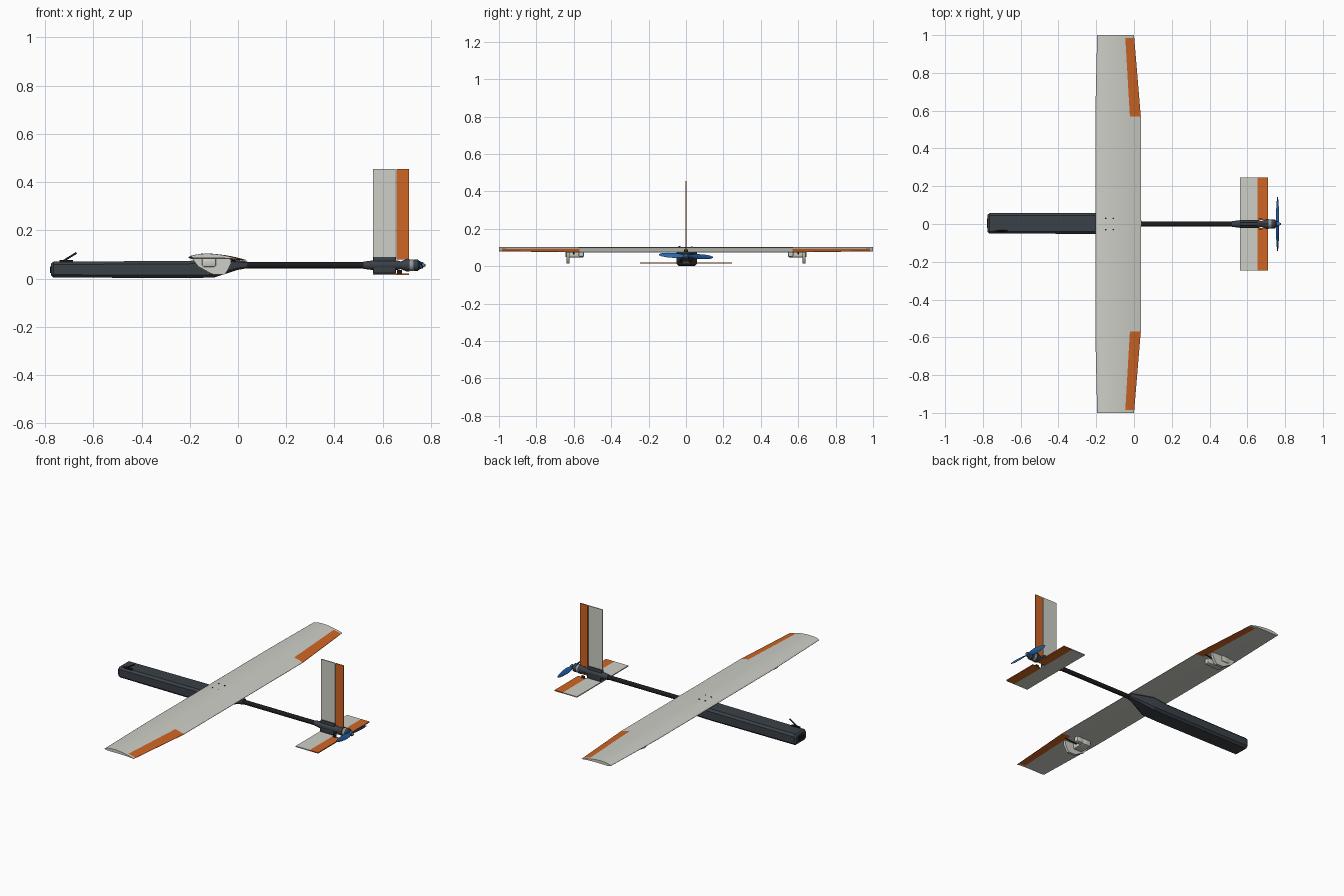
import bpy, bmesh, math
from mathutils import Vector

cube = bpy.data.objects.get("Cube")
if cube:
    bpy.data.objects.remove(cube, do_unlink=True)


def material(name, rgb):
    m = bpy.data.materials.new(name)
    m.use_nodes = True
    m.diffuse_color = (*rgb, 1)
    m.node_tree.nodes["Principled BSDF"].inputs["Base Color"].default_value = (*rgb, 1)
    return m


WHITE = material("warm_white", (0.62, 0.62, 0.57))
ORANGE = material("orange", (0.62, 0.13, 0.018))
SLATE = material("slate", (0.042, 0.052, 0.062))
BLACK = material("black", (0.012, 0.012, 0.014))
BLUE = material("blue", (0.02, 0.14, 0.45))
GREY = material("metal_grey", (0.3, 0.31, 0.32))


def finish(name, bm, mats, angle=35):
    bmesh.ops.recalc_face_normals(bm, faces=bm.faces)
    me = bpy.data.meshes.new(name)
    bm.to_mesh(me)
    bm.free()
    ob = bpy.data.objects.new(name, me)
    bpy.context.collection.objects.link(ob)
    for m in mats:
        me.materials.append(m)
    bpy.ops.object.select_all(action='DESELECT')
    ob.select_set(True)
    bpy.context.view_layer.objects.active = ob
    bpy.ops.object.shade_smooth_by_angle(angle=math.radians(angle))
    return ob


def loft(name, rings, mats, rule=None, angle=35):
    """Skin a list of equal closed rings and cap both ends."""
    bm = bmesh.new()
    vs = [[bm.verts.new(p) for p in r] for r in rings]
    n = len(rings[0])
    for a, b in zip(vs, vs[1:]):
        for i in range(n):
            j = (i + 1) % n
            bm.faces.new((a[i], a[j], b[j], b[i]))
    bm.faces.new(vs[0])
    bm.faces.new(vs[-1])
    if rule:
        for f in bm.faces:
            f.material_index = rule(f.calc_center_median())
    return finish(name, bm, mats, angle)


def box(name, lo, hi, mat, bevel=0.0):
    bm = bmesh.new()
    bmesh.ops.create_cube(bm, size=1)
    for v in bm.verts:
        v.co = [l + (c + 0.5) * (h - l) for c, l, h in zip(v.co, lo, hi)]
    if bevel:
        bmesh.ops.bevel(bm, geom=bm.edges[:], offset=bevel, segments=2,
                        profile=0.5, affect='EDGES')
    return finish(name, bm, [mat])


def lathe(name, stations, mat, z=0.055, sides=24):
    """Round body along x from (x, radius) stations."""
    rings = [[(x, r * math.cos(t), z + r * math.sin(t))
              for t in [math.tau * i / sides for i in range(sides)]]
             for x, r in stations]
    return loft(name, rings, [mat])


def rod(name, a, b, r, mat):
    a, b = Vector(a), Vector(b)
    bm = bmesh.new()
    bmesh.ops.create_cone(bm, cap_ends=True, segments=12, radius1=r, radius2=r,
                          depth=(b - a).length)
    ob = finish(name, bm, [mat])
    ob.location = (a + b) / 2
    ob.rotation_euler = (b - a).to_track_quat('Z', 'Y').to_euler()
    return ob


# Fuselage: chamfered box tapering up into the boom
def hull_ring(x, w, z0, z1, c):
    pts = [(w, z0 + c), (w, z1 - c), (w - c, z1), (c - w, z1),
           (-w, z1 - c), (-w, z0 + c), (c - w, z0), (w - c, z0)]
    return [(x, y + 0.003, z) for y, z in pts]


loft("fuselage", [hull_ring(*s) for s in [
    (-0.775, 0.046, 0.012, 0.062, 0.01), (-0.765, 0.054, 0.004, 0.07, 0.012),
    (-0.2, 0.055, 0.002, 0.073, 0.012), (-0.1, 0.055, 0.004, 0.084, 0.012),
    (0.0, 0.024, 0.036, 0.077, 0.008), (0.04, 0.015, 0.043, 0.07, 0.005)]],
    [SLATE], angle=20)
box("nose_window", (-0.779, -0.022, 0.022), (-0.774, 0.028, 0.05), BLACK)
rod("antenna", (-0.732, -0.037, 0.068), (-0.67, -0.037, 0.106), 0.004, BLACK)
box("antenna_base", (-0.74, -0.043, 0.069), (-0.685, -0.031, 0.076), BLACK)

# Wing: cambered sections, straight centre panel, tapered outer panels
HINGE = 0.76
UPPER = [0, 0.006, 0.025, 0.06, 0.12, 0.2, 0.3, 0.4, 0.52, 0.64, HINGE, 0.88, 1]


def edges(y):
    t = max(0, (abs(y) - 0.57) / 0.43)
    return -0.205 + 0.01 * t, 0.036 - 0.036 * t, 0.087 + 0.003 * t, 0.075 + 0.006 * t


def wing_ring(y):
    le, te, zl, zt = edges(y)
    chord = te - le

    def point(u, side):
        thick = 0.46 * (0.2969 * u ** 0.5 - 0.126 * u - 0.3516 * u * u
                        + 0.2843 * u ** 3 - 0.1 * u ** 4) + 0.003 * u
        camber = 0.16 * u * (1 - u)
        return (le + u * chord, y, zl + (zt - zl) * u + chord * (camber + side * thick))
    return [point(u, 1) for u in UPPER] + [point(u, -1) for u in UPPER[:0:-1]]


def aileron_rule(c):
    le, te, _, _ = edges(c.y)
    return int(0.57 < abs(c.y) < 0.985 and (c.x - le) / (te - le) > HINGE)


loft("wing", [wing_ring(y) for y in (-1, -0.985, -0.57, 0.57, 0.985, 1)],
     [WHITE, ORANGE], aileron_rule)

# Wing bolts
for i, x in enumerate((-0.15, -0.11, -0.05, -0.015)):
    for y in (-0.03, 0.03):
        z = 0.1035 - max(0, x + 0.11) * 0.18
        rod("wing_bolt", (x, y, z - 0.006), (x, y, z + 0.001), 0.004, BLACK)

# Servo fairings, control horns and pushrods under the wing
for s, side in ((1, "left"), (-1, "right")):
    y0, y1 = sorted((s * 0.545, s * 0.645))
    arm = sorted((s * 0.545, s * 0.575))
    box(side + "_servo_fairing", (-0.15, y0, 0.047), (-0.09, y1, 0.087), WHITE, 0.008)
    box(side + "_servo_arm", (-0.1, arm[0], 0.05), (-0.05, arm[1], 0.086), WHITE, 0.008)
    horn = [(-0.19, 0.082), (-0.165, 0.05), (-0.115, 0.022), (-0.1, 0.016),
            (-0.058, 0.016), (-0.045, 0.03), (-0.03, 0.06), (-0.03, 0.084)]
    loft(side + "_horn_guard", [[(x, s * y, z) for x, z in horn]
                                for y in (0.624, 0.64)], [WHITE])
    rod(side + "_pushrod", (-0.1, s * 0.6, 0.066), (-0.01, s * 0.6, 0.074), 0.003, BLACK)

# Tail boom and mount
lathe("tail_boom", [(-0.05, 0.013), (0.68, 0.013)], BLACK)
lathe("boom_collar", [(0.52, 0.015), (0.56, 0.02), (0.66, 0.02), (0.68, 0.014)], SLATE)
box("tail_mount", (0.56, -0.018, 0.021), (0.655, 0.018, 0.06), SLATE, 0.004)
box("fin_clamp", (0.56, -0.01, 0.055), (0.655, 0.01, 0.09), SLATE, 0.003)

# Tail surfaces
T = 0.003
box("fin", (0.56, -T, 0.085), (0.654, T, 0.455), WHITE)
box("rudder", (0.658, -T, 0.078), (0.71, T, 0.455), ORANGE)
box("stabilizer", (0.56, -0.247, 0.015), (0.654, 0.247, 0.021), WHITE)
for s, side in ((1, "left"), (-1, "right")):
    y0, y1 = sorted((s * 0.02, s * 0.247))
    box(side + "_elevator", (0.654, y0, 0.015), (0.71, y1, 0.021), ORANGE)
    box(side + "_elevator_horn", (0.66, s * 0.03 - 0.002, 0.02),
        (0.68, s * 0.03 + 0.002, 0.036), BLACK)

# Motor and hub
lathe("motor_mount", [(0.655, 0.012), (0.675, 0.016), (0.7, 0.026), (0.712, 0.026)], SLATE)
lathe("motor_bell", [(0.712, 0.022), (0.716, 0.024), (0.724, 0.024), (0.728, 0.022)], GREY)
lathe("motor_can", [(0.728, 0.024), (0.746, 0.024), (0.754, 0.016)], SLATE)
lathe("propeller_hub", [(0.752, 0.013), (0.768, 0.013)], BLUE)
lathe("propeller_nut", [(0.766, 0.008), (0.772, 0.008), (0.777, 0.004)], GREY)

# Propeller: two twisted blades, elliptical sections
for s, side in ((1, "left"), (-1, "right")):
    rings = []
    for r, chord, pitch in ((0.006, 0.014, 50), (0.03, 0.026, 42), (0.06, 0.032, 32),
                            (0.1, 0.027, 24), (0.13, 0.018, 20), (0.144, 0.006, 18)):
        p = math.radians(pitch)
        ring = []
        for i in range(12):
            t = math.tau * i / 12
            a, b = chord / 2 * math.cos(t), 0.0022 * math.sin(t)
            ring.append((0.76 + s * a * math.sin(p) + b * math.cos(p), s * r,
                         0.055 - s * r * 0.05 + a * math.cos(p) - s * b * math.sin(p)))
        rings.append(ring)
    loft(side + "_propeller_blade", rings, [BLUE], angle=50)
